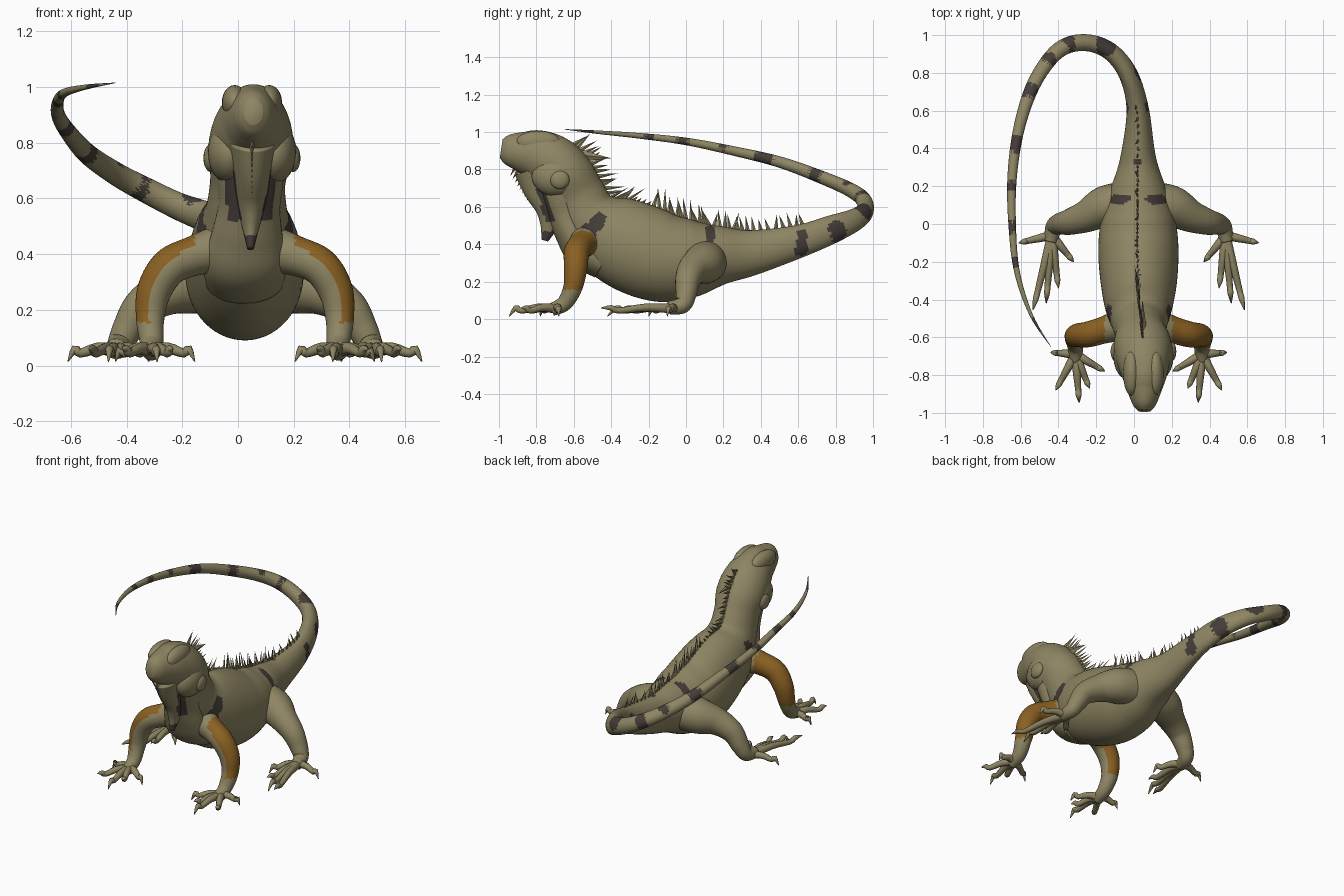
import bpy, bmesh, math, random
from mathutils import Vector

if "Cube" in bpy.data.objects:
    bpy.data.objects.remove(bpy.data.objects["Cube"])

random.seed(4)
CX = 0.025  # centre line of the torso and legs


def material(name, rgb):
    m = bpy.data.materials.new(name)
    m.diffuse_color = (*rgb, 1)
    m.use_nodes = True
    m.node_tree.nodes["Principled BSDF"].inputs["Base Color"].default_value = m.diffuse_color
    return m


OLIVE = material("olive skin", (0.27, 0.235, 0.125))
DARK = material("dark blotch", (0.058, 0.046, 0.04))
ORANGE = material("orange arm", (0.255, 0.118, 0.016))


def spline(pts, n):
    """Catmull-Rom through points of any dimension."""
    out = []
    for i in range(len(pts) - 1):
        a, b, c, d = (pts[max(i - 1, 0)], pts[i], pts[i + 1], pts[min(i + 2, len(pts) - 1)])
        for k in range(n):
            t = k / n
            out.append([0.5 * (2 * q + (r - p) * t + (2 * p - 5 * q + 4 * r - s) * t * t
                               + (3 * q - p - 3 * r + s) * t ** 3) for p, q, r, s in zip(a, b, c, d)])
    return out + [list(pts[-1])]


def frames(path):
    """Centre, side, up, width and height at each step of x, y, z, w, h rows."""
    cs = [Vector(p[:3]) for p in path]
    up, out = Vector((0, 0, 1)), []
    for i, c in enumerate(cs):
        t = (cs[min(i + 1, len(cs) - 1)] - cs[max(i - 1, 0)]).normalized()
        up = (up - t * up.dot(t)).normalized()
        out.append((c, t.cross(up), up, max(path[i][3], .001), max(path[i][4], .001)))
    return out


def loft(bm, fr, sides):
    rings = []
    for c, s, u, w, h in fr:
        rings.append([bm.verts.new(c + s * w * math.cos(a) + u * h * math.sin(a))
                      for a in (2 * math.pi * k / sides for k in range(sides))])
    for r, q in zip(rings, rings[1:]):
        for k in range(sides):
            j = (k + 1) % sides
            bm.faces.new((r[k], r[j], q[j], q[k]))
    bm.faces.new(rings[0])
    bm.faces.new(rings[-1])


def finish(name, bm, mats=(OLIVE,), rule=None, smooth=True):
    bmesh.ops.recalc_face_normals(bm, faces=bm.faces)
    bm.normal_update()
    for f in bm.faces:
        f.smooth = smooth
        if rule:
            f.material_index = rule(f.calc_center_median(), f.normal)
    me = bpy.data.meshes.new(name)
    bm.to_mesh(me)
    bm.free()
    for m in mats:
        me.materials.append(m)
    ob = bpy.data.objects.new(name, me)
    bpy.context.collection.objects.link(ob)
    return ob


# Head, neck and torso: x, y, z, half width, half height
TORSO = [(.055, -.988, .912, .035, .05), (.055, -.955, .907, .062, .08), (.055, -.88, .895, .092, .108),
         (.055, -.80, .878, .12, .135), (.05, -.71, .835, .145, .148), (.045, -.64, .765, .152, .15),
         (.035, -.58, .66, .135, .15), (.03, -.52, .55, .148, .165), (CX, -.42, .46, .182, .22),
         (CX, -.28, .385, .205, .245), (.023, -.12, .33, .212, .24), (.023, .03, .325, .195, .21),
         (.023, .18, .34, .15, .16), (.022, .35, .355, .095, .122)]
TAIL = [(.02, .6, .415, .06, .088), (-.025, .78, .48, .05, .075), (-.11, .9, .53, .046, .06),
        (-.22, .955, .575, .044, .05), (-.34, .95, .635, .042, .046), (-.44, .88, .69, .038, .042),
        (-.54, .72, .76, .034, .037), (-.61, .5, .84, .03, .03), (-.645, .25, .90, .025, .025),
        (-.645, 0, .95, .02, .02), (-.62, -.25, .98, .015, .015), (-.545, -.48, 1.0, .009, .009),
        (-.44, -.65, 1.015, .001, .001)]

# Blotches: side spots as y, z, radius; tail bands as x, y, z, radius
SPOTS = [(-.46, .54, .032), (-.48, .51, .04), (-.52, .47, .042), (-.56, .45, .03),
         (.13, .435, .025), (.13, .47, .03), (.62, .45, .03), (.62, .41, .03), (.615, .37, .035)]
BANDS = [(-.03, .79, .47, .07), (-.15, .95, .585, .06), (-.35, .95, .64, .05), (-.45, .87, .71, .04),
         (-.55, .70, .77, .05), (-.62, .42, .86, .055), (-.65, .2, .92, .03), (-.65, -.02, .95, .04),
         (-.63, -.2, .98, .03), (-.52, -.53, 1.0, .045), (.02, .33, .48, .022), (.02, -.28, .61, .028)]


def blotch(c, n):
    if any((c - Vector(b[:3])).length < b[3] + random.uniform(-.004, .004) for b in BANDS):
        return 1
    side = c.x > -.2 and abs(c.x - CX) > .02
    return int(side and (throat(c) or any(math.hypot(c.y - y, c.z - z) < r for y, z, r in SPOTS)))


def throat(c, n=None):
    """Dark streak down each side of the throat."""
    return int(.52 < c.z < .70 and abs(c.y + .735 + (c.z - .55) * .3) < .023)


body = frames(spline(TORSO + TAIL, 13))
bm = bmesh.new()
loft(bm, body, 56)
finish("body_and_tail", bm, (OLIVE, DARK), blotch)

# Throat filling the space between jaw and chest
bm = bmesh.new()
loft(bm, frames(spline([(.05, -.72, .80, .12, .10), (.047, -.68, .68, .118, .105), (.04, -.645, .57, .112, .10),
                        (.032, -.61, .46, .13, .09), (CX, -.55, .37, .15, .10),
                        (CX, -.44, .30, .14, .09)], 10)), 32)
finish("throat", bm, (OLIVE, DARK), throat)

# Dewlap from chin to chest, dark at its tip
bm = bmesh.new()
loft(bm, frames(spline([(.052, -.80, .81, .085, .12), (.05, -.765, .71, .07, .11),
                        (.048, -.73, .60, .055, .08), (.046, -.73, .51, .034, .052),
                        (.045, -.755, .42, .012, .018)], 10)), 28)
finish("dewlap", bm, (OLIVE, DARK), lambda c, n: int(c.z < .47 or throat(c)))

# Brow ridges, jowls and round cheek scales
for s, side in ((-1, "left"), (1, "right")):
    for name, loc, size in (("brow", (.062, -.79, .945), (.046, .12, .062)),
                            ("cheek_scale", (.148, -.675, .745), (.026, .052, .05)),
                            ("jowl", (.082, -.695, .765), (.078, .13, .11))):
        bm = bmesh.new()
        bmesh.ops.create_uvsphere(bm, u_segments=20, v_segments=12, radius=1)
        for v in bm.verts:
            v.co = Vector((.05 + s * loc[0], loc[1], loc[2])) + Vector(a * b for a, b in zip(v.co, size))
        finish(f"{name}_{side}", bm)


def spike(bm, base, along, tip, length, thick):
    """Flat four-sided spine."""
    x = Vector((thick, 0, 0))
    low = base - (tip - base).normalized() * .02
    q = [bm.verts.new(low + along * a * length + x * b) for a, b in ((-1, 0), (0, 1), (1, 0), (0, -1))]
    t = bm.verts.new(tip)
    for k in range(4):
        bm.faces.new((q[k], q[(k + 1) % 4], t))
    bm.faces.new(q)


# Crest of spines along the nape, back and tail root
bm = bmesh.new()
tops = [(c + u * h, s.cross(u), u) for c, s, u, w, h in body if c.x > -.02]
gap = 1
for (a, t, u), (b, _, _) in zip(tops, tops[1:]):
    gap += (b - a).length
    if not -.6 < a.y < .64 or gap < .022:
        continue
    gap, p, t = 0, a, (b - a).normalized()
    if p.y < -.3:
        hgt, lean = .10, .25
    elif p.y < -.19:
        hgt, lean = .03, .6
    elif p.y < .15:
        hgt, lean = .11, -.25
    else:
        hgt, lean = .09 - .05 * (p.y - .15), .1
    d = (u + t * (lean + random.uniform(-.3, .3))).normalized()
    tip = p + d * hgt * random.uniform(.75, 1.1) + Vector((random.uniform(-.016, .016), 0, 0))
    spike(bm, p, t, tip, .015, .007)
spike(bm, Vector((.05, -.59, .88)), Vector((0, .5, -.85)), Vector((.045, -.40, .86)), .05, .025)
# Small spines down the front of the chin
for k in range(9):
    f = k / 8
    p = Vector((.05, -.92 + .10 * f, .80 - .15 * f))
    spike(bm, p, Vector((0, .5, -.85)), p + Vector((0, -.02, -.035)), .013, .009)
finish("crest_spines", bm, smooth=False)

# Limbs: offset from centre line, y, z, radius
ARM = [(.08, -.53, .42, .09), (.18, -.56, .395, .072), (.27, -.585, .355, .068), (.325, -.59, .27, .062),
       (.34, -.605, .17, .051), (.335, -.65, .085, .042), (.335, -.72, .05, .034)]
LEG = [(.07, .11, .31, .115), (.18, .09, .295, .11), (.28, .04, .265, .085), (.37, .01, .21, .068),
       (.422, 0, .13, .055), (.45, -.02, .075, .045), (.465, -.09, .06, .036)]
FINGERS = [(.18, -.78), (.26, -.87), (.315, -.945), (.44, -.88), (.465, -.68)]
TOES = [(.635, -.1), (.56, -.455), (.49, -.42), (.425, -.34), (.345, -.2)]


def limb(name, s, pts, palm, tips, rule=None):
    def tube(rows, n, sides):
        loft(bm, frames(spline([(CX + s * x, y, z, r, r) for x, y, z, r in rows], n)), sides)
    bm = bmesh.new()
    tube(pts, 10, 32)
    finish(name, bm, (OLIVE, ORANGE), rule)
    # Digits arch up at the knuckle and end in claws
    bm = bmesh.new()
    for i, (x, y) in enumerate(tips):
        px, py = palm
        dx, dy = x - px, y - py
        tube([(px, py, .055, .026), (px + dx * .4, py + dy * .4, .062, .021),
              (px + dx * .75, py + dy * .75, .045, .016), (px + dx * .86, py + dy * .86, .06, .015),
              (x, y, .015 + .045 * (i % 2), .002)], 3, 8)
    finish(name + "_digits", bm)


for s, side in ((-1, "left"), (1, "right")):
    def sleeve(c, n, s=s):
        outer = n.x * s * .7 + n.y * .5 + n.z * .3 > -.36
        return int(.155 < c.z < .48 and (c.x - CX) * s > .18 and outer)
    limb(f"front_leg_{side}", s, ARM, (.335, -.69), FINGERS, sleeve)
    limb(f"hind_leg_{side}", s, LEG, (.46, -.06), TOES)
